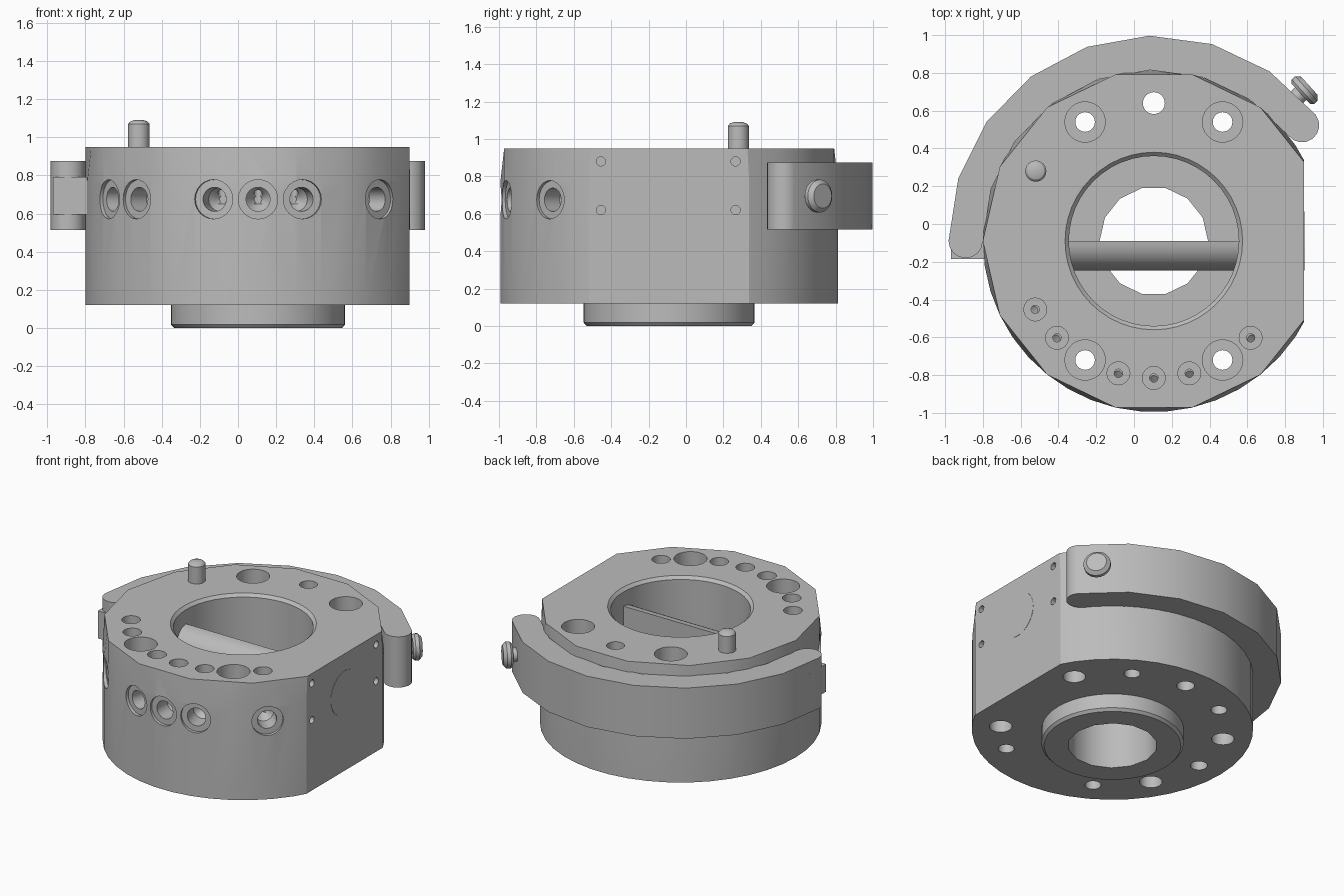
import bpy, bmesh, math
from mathutils import Vector, Matrix

cube = bpy.data.objects.get("Cube")
if cube:
    bpy.data.objects.remove(cube, do_unlink=True)

grey = bpy.data.materials.new("machined grey")
grey.use_nodes = True
colour = (0.5, 0.5, 0.5, 1)
grey.diffuse_color = colour
grey.node_tree.nodes["Principled BSDF"].inputs["Base Color"].default_value = colour

CX, CY, R = 0.105, -0.09, 0.905
UP = Vector((0, 0, 1))


def finish(bm, name):
    bmesh.ops.recalc_face_normals(bm, faces=bm.faces)
    mesh = bpy.data.meshes.new(name)
    bm.to_mesh(mesh)
    bm.free()
    ob = bpy.data.objects.new(name, mesh)
    bpy.context.collection.objects.link(ob)
    mesh.materials.append(grey)
    return ob


def stack(rings):
    """Skin a list of vertex rings and cap both ends."""
    bm = bmesh.new()
    loops = [[bm.verts.new(p) for p in ring] for ring in rings]
    n = len(loops[0])
    for a, b in zip(loops, loops[1:]):
        for i in range(n):
            j = (i + 1) % n
            bm.faces.new((a[i], a[j], b[j], b[i]))
    bm.faces.new(loops[0])
    bm.faces.new(loops[-1])
    return bm


def lathe(name, profile, origin, axis=UP, n=24):
    """Revolve (radius, height) pairs about an axis through origin."""
    m = Matrix.Translation(origin) @ Vector(axis).to_track_quat('Z', 'Y').to_matrix().to_4x4()
    rings = [[m @ Vector((r * math.cos(2 * math.pi * i / n), r * math.sin(2 * math.pi * i / n), h))
              for i in range(n)] for r, h in profile]
    return finish(stack(rings), name)


def trim(bm, point, normal):
    """Cut away everything beyond a plane and close the cut."""
    geom = bm.verts[:] + bm.edges[:] + bm.faces[:]
    bmesh.ops.bisect_plane(bm, geom=geom, plane_co=point, plane_no=normal, clear_outer=True)
    bmesh.ops.holes_fill(bm, edges=[e for e in bm.edges if e.is_boundary])


def combine(target, other, operation='DIFFERENCE'):
    mod = target.modifiers.new("cut", 'BOOLEAN')
    mod.operation, mod.solver, mod.object = operation, 'EXACT', other
    bpy.context.view_layer.objects.active = target
    bpy.ops.object.modifier_apply(modifier=mod.name)
    bpy.data.objects.remove(other, do_unlink=True)


def polar(radius, degrees, z=0.0):
    a = math.radians(degrees)
    return Vector((CX + radius * math.cos(a), CY + radius * math.sin(a), z))


# Body: round below, fourteen-sided at the top edge, one flat side
def body_ring(z, faceted):
    ring = []
    for i in range(42):
        a = 360 * i / 42
        half = 180 / 14
        off = math.radians(a % (2 * half) - half)
        r = R * math.cos(math.radians(half)) / math.cos(off) if faceted else R
        ring.append(polar(r, a, z))
    return ring


bm = stack([body_ring(0.12, False), body_ring(0.77, False), body_ring(0.95, True)])
trim(bm, (0.9, 0, 0), (1, 0, 0))
body = finish(bm, "body")

# Boss under the body
boss = lathe("boss", [(0.44, 0), (0.457, 0.018), (0.457, 0.2)], (CX, CY, 0), n=48)
combine(body, boss, 'UNION')

# Central bore, wide above and narrow below
FLOOR = 0.35
combine(body, lathe("bore", [(0.45, FLOOR), (0.45, 0.93), (0.475, 0.955), (0.475, 1.1)],
                    (CX, CY, 0), n=48))
combine(body, lathe("lower_bore", [(0.287, -0.1), (0.287, FLOOR + 0.1)], (CX, CY, 0), n=14))

# Counterbored bolt holes
for sx in (-1, 1):
    for sy in (-1, 1):
        combine(body, lathe("bolt_hole", [(0.052, 0), (0.052, 0.8), (0.107, 0.8), (0.107, 1.1)],
                            (CX + sx * 0.364, CY + sy * 0.63, 0)))

# Through hole at the back
combine(body, lathe("back_hole", [(0.058, 0), (0.058, 1.1)], polar(0.73, 90)))

# Small stepped holes around the front of the top
for a in (-150, -135, -105, -90, -75, -45):
    combine(body, lathe("small_hole", [(0.022, 0.65), (0.022, 0.8), (0.061, 0.8), (0.061, 1.1)],
                        polar(0.725, a), n=16))

# Blind holes in the underside
for a in (30, 150, 210, -37):
    combine(body, lathe("under_hole", [(0.073, 0), (0.073, 0.3)], polar(0.72, a)))
combine(body, lathe("under_hole", [(0.055, 0), (0.055, 0.3)], polar(0.725, 180)))

# Radial stepped holes around the front
for a in (-150, -135, -105, -90, -75, -45):
    d = polar(1, a) - polar(0, a)
    combine(body, lathe("radial_hole", [(0.02, -0.2), (0.063, -0.14), (0.063, -0.025),
                                        (0.103, -0.025), (0.103, 0.1)],
                        polar(R, a, 0.675), d))

# Four screw holes in the flat side
for y in (-0.455, 0.265):
    for z in (0.62, 0.88):
        combine(body, lathe("side_hole", [(0.025, -0.08), (0.025, 0.1)], (0.9, y, z), (1, 0, 0), 12))

# Round plug flush with the flat side
plug = lathe("side_plug", [(0.155, 0), (0.155, 0.008)], (0.894, CY, 0.675), (1, 0, 0), 32)

# Half-round cross bar inside the bore
bar = lathe("cross_bar", [(0.155, -0.35), (0.155, 0.56)], (0, CY, 0.675), (1, 0, 0), 32)
bm = bmesh.new()
bm.from_mesh(bar.data)
trim(bm, (0, CY, 0), (0, 1, 0))
bpy.data.objects.remove(bar, do_unlink=True)
bar = finish(bm, "cross_bar")

# Curved clamp band with rounded ends
R_IN, R_OUT, A0, A1 = 0.905, 1.087, 180, 38
mid, half = (R_IN + R_OUT) / 2, (R_OUT - R_IN) / 2


def end_cap(angle, start):
    c = polar(mid, angle)
    for i in range(1, 8):
        a = math.radians(start - 180 * i / 8)
        yield c + half * Vector((math.cos(a), math.sin(a), 0))


angles = [A0 + (A1 - A0) * i / 8 for i in range(9)]
outline = [polar(R_OUT, a) for a in angles]
outline += end_cap(A1, A1)
outline += [polar(R_IN, a) for a in reversed(angles)]
outline += end_cap(A0, A0 + 180)
clamp = finish(stack([[p + UP * z for p in outline] for z in (0.515, 0.875)]), "clamp_band")

# Stop block behind the clamp end
bm = bmesh.new()
bmesh.ops.create_cube(bm, size=1, matrix=Matrix.Translation((-0.87, -0.093, 0.693))
                      @ Matrix.Diagonal((0.2, 0.184, 0.196, 1)))
block = finish(bm, "stop_block")

# Thumb screw
screw = lathe("thumb_screw", [(0.045, -0.14), (0.045, -0.03), (0.075, -0.03), (0.088, -0.015),
                              (0.088, 0.01), (0.065, 0.032)],
              (0.905, 0.71, 0.695), (0.74, 0.67, 0))

# Locating pin
pin = lathe("locating_pin", [(0.056, 0.8), (0.056, 1.07), (0.045, 1.083), (0.025, 1.09)],
            (-0.52, 0.28, 0))

# Smooth round surfaces, keep edges sharp
bpy.ops.object.select_all(action='DESELECT')
for ob in (body, plug, bar, clamp, block, screw, pin):
    ob.select_set(True)
bpy.context.view_layer.objects.active = body
bpy.ops.object.shade_smooth_by_angle(angle=math.radians(30))
